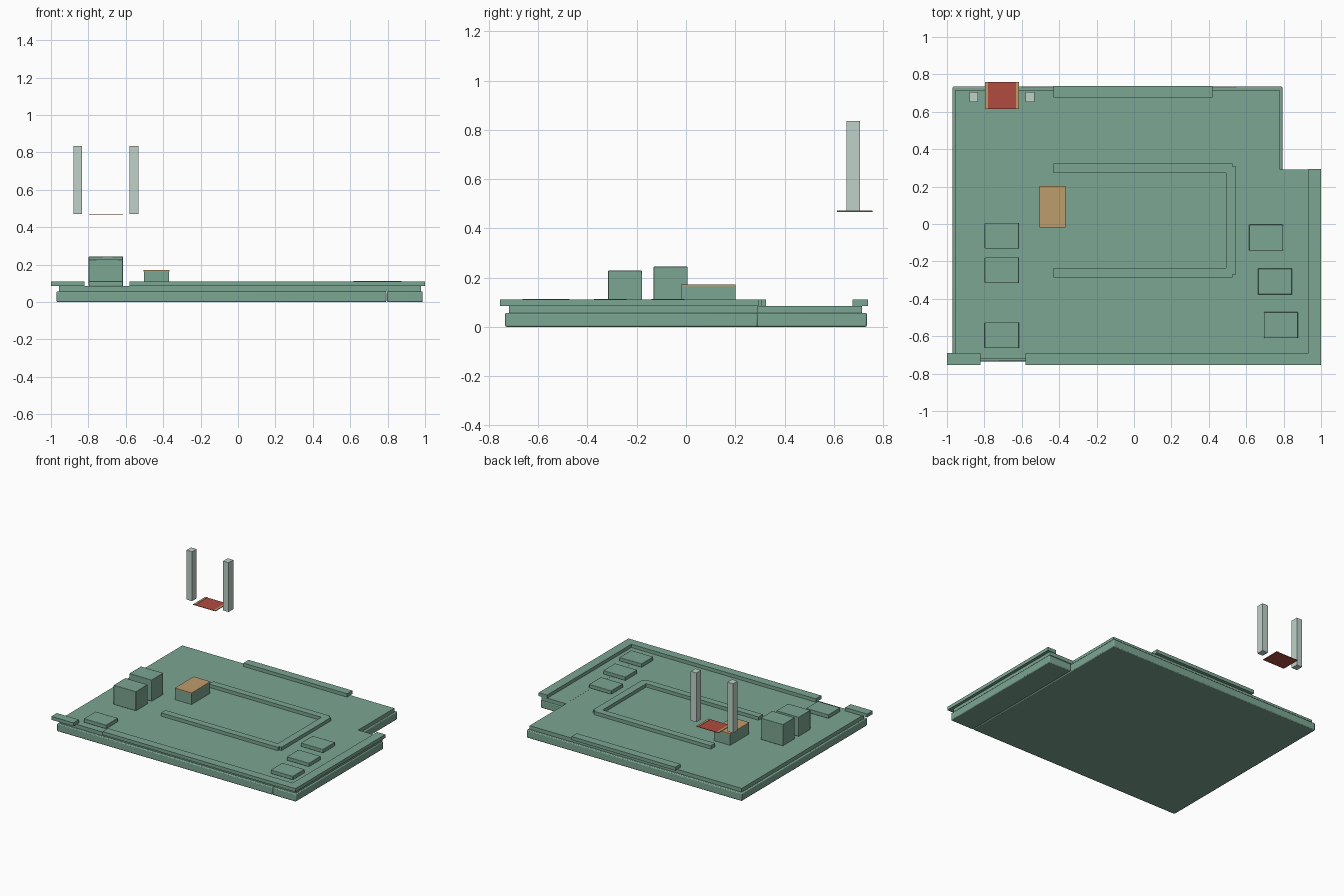
import bpy

cube = bpy.data.objects.get("Cube")
if cube:
    bpy.data.objects.remove(cube, do_unlink=True)


def material(name, rgb):
    m = bpy.data.materials.new(name)
    m.use_nodes = True
    color = (*rgb, 1)
    m.diffuse_color = color
    m.node_tree.nodes["Principled BSDF"].inputs["Base Color"].default_value = color
    return m


green = material("sage green", (0.20, 0.38, 0.29))
pale = material("pale grey green", (0.52, 0.64, 0.58))
red = material("brick red", (0.44, 0.07, 0.05))
tan = material("tan", (0.51, 0.34, 0.15))


def box(name, x, y, z, mat=green, bevel=0.0):
    """Box spanning the (low, high) ranges on each axis."""
    spans = (x, y, z)
    bpy.ops.mesh.primitive_cube_add(size=1, location=[sum(s) / 2 for s in spans])
    ob = bpy.context.object
    ob.name = name
    ob.scale = [s[1] - s[0] for s in spans]
    bpy.ops.object.transform_apply(location=False, rotation=False, scale=True)
    ob.data.materials.append(mat)
    if bevel:
        mod = ob.modifiers.new("soft_edges", "BEVEL")
        mod.width = bevel
        mod.segments = 2
        bpy.ops.object.shade_smooth_by_angle()
    return ob


# Stepped floor: main field and side wing
BASE = (0, 0.057)
DECK = (0.057, 0.085)
RAISED = (0.085, 0.11)
box("main_base", (-0.97, 0.793), (-0.734, 0.734), BASE, bevel=0.006)
box("wing_base", (0.797, 0.987), (-0.734, 0.291), BASE, bevel=0.006)
box("main_deck", (-0.957, 0.78), (-0.718, 0.715), DECK)
box("wing_deck", (0.78, 0.978), (-0.718, 0.291), DECK)

# Low border walls
FRONT = (-0.755, -0.691)
box("front_wall_short", (-1.0, -0.82), FRONT, RAISED)
box("front_wall_long", (-0.58, 1.0), FRONT, RAISED)
box("side_wall", (0.932, 1.0), (-0.691, 0.295), RAISED)
box("back_wall", (-0.43, 0.42), (0.677, 0.739), RAISED)
box("wing_floor", (0.78, 0.932), (-0.691, 0.291), (0.08, 0.0855))

# U-shaped raised track
for side, y in (("back", (0.273, 0.324)), ("front", (-0.286, -0.235))):
    box(side + "_track", (-0.43, 0.527), y, RAISED)
box("side_track", (0.491, 0.546), (-0.27, 0.308), RAISED)

# Blocks in the right-hand row
for name, y, top in (("tall_block", (-0.132, 0.006), 0.244),
                     ("medium_block", (-0.316, -0.178), 0.228),
                     ("low_block", (-0.664, -0.526), 0.113)):
    box(name, (-0.798, -0.615), y, (0.085, top), bevel=0.003)

# Staggered pads on the left
for i, (x, y) in enumerate(((0.615, -0.143), (0.663, -0.377), (0.694, -0.61))):
    box(f"pad_{i + 1}", (x, x + 0.182), (y, y + 0.139), (0.085, 0.112), bevel=0.003)

# Counter with tan top
box("counter", (-0.502, -0.368), (-0.018, 0.2), (0.085, 0.164))
box("counter_top", (-0.504, -0.366), (-0.02, 0.202), (0.164, 0.172), tan)

# Floating mat with tan edging, between two posts
box("mat", (-0.797, -0.615), (0.614, 0.758), (0.467, 0.470), red)
for name, x in (("mat_edge_right", (-0.797, -0.781)), ("mat_edge_left", (-0.631, -0.615))):
    box(name, x, (0.614, 0.758), (0.470, 0.472), tan)
for name, x in (("post_right", -0.879), ("post_left", -0.579)):
    box(name, (x, x + 0.046), (0.652, 0.706), (0.47, 0.835), pale)
